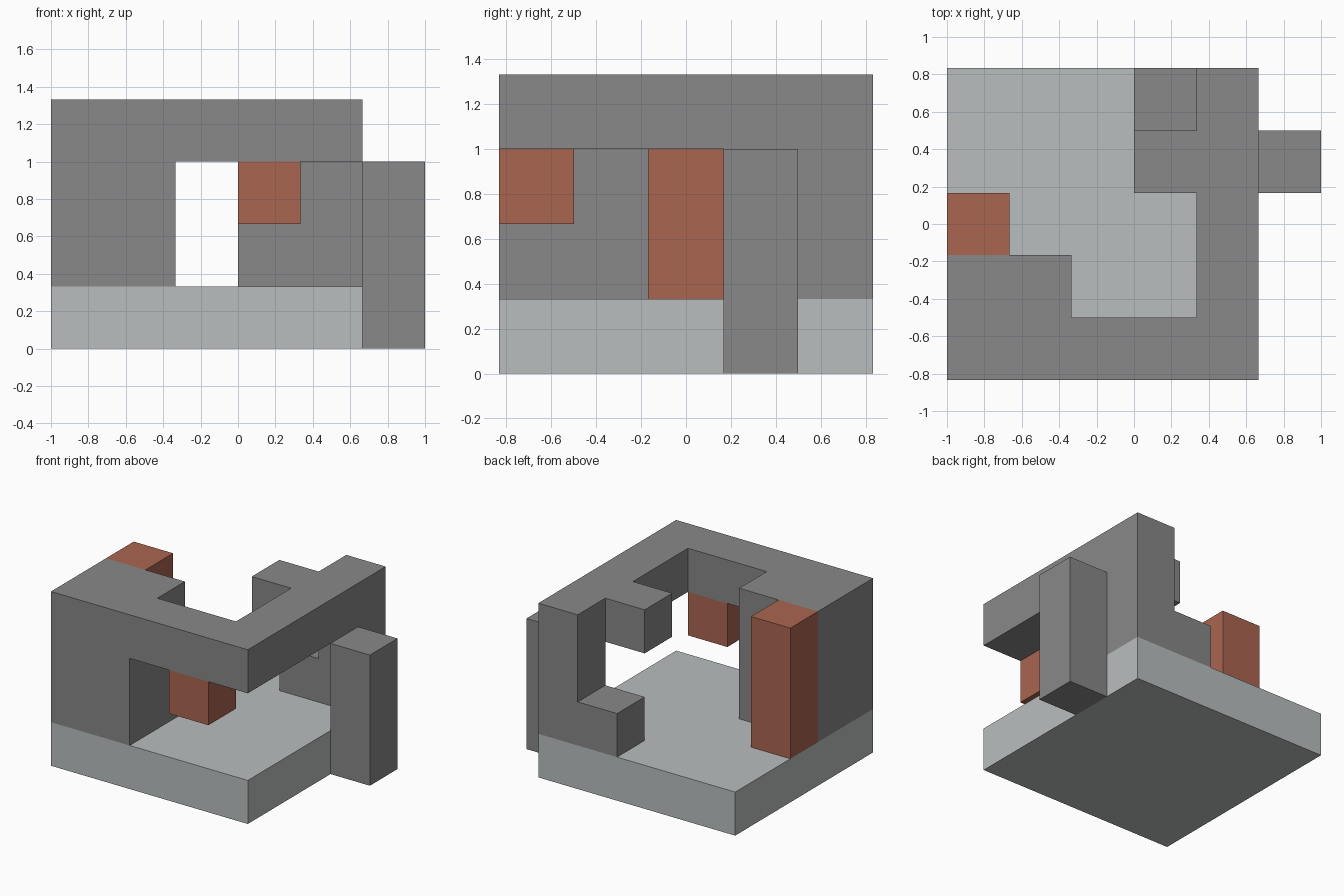
import bpy, bmesh
from itertools import product
from mathutils import Vector

cube = bpy.data.objects.get("Cube")
if cube:
    bpy.data.objects.remove(cube, do_unlink=True)

UNIT = 1 / 3                       # edge of one building block
ORIGIN = Vector((-1, -2.5 * UNIT, 0))


def material(name, rgb):
    mat = bpy.data.materials.new(name)
    mat.use_nodes = True
    mat.diffuse_color = (*rgb, 1)
    mat.node_tree.nodes["Principled BSDF"].inputs["Base Color"].default_value = (*rgb, 1)
    return mat


light_grey = material("light_grey", (0.49, 0.515, 0.52))
mid_grey = material("mid_grey", (0.246, 0.246, 0.246))
rust = material("rust", (0.402, 0.13, 0.08))


def block_part(name, mat, *boxes):
    """Join boxes (corner, size in block units) into one clean outer shell."""
    cells = set()
    for corner, size in boxes:
        cells.update(product(*(range(c, c + s) for c, s in zip(corner, size))))
    bm = bmesh.new()
    for cell in cells:
        for axis, side in product(range(3), (0, 1)):
            neighbour = list(cell)
            neighbour[axis] += 2 * side - 1
            if tuple(neighbour) in cells:
                continue
            u, v = (axis + 1) % 3, (axis + 2) % 3
            corners = []
            for du, dv in ((0, 0), (1, 0), (1, 1), (0, 1)):
                p = Vector(cell)
                p[axis] += side
                p[u] += du
                p[v] += dv
                corners.append(bm.verts.new(ORIGIN + p * UNIT))
            bm.faces.new(corners if side else corners[::-1])
    bmesh.ops.remove_doubles(bm, verts=bm.verts, dist=0.001)
    bmesh.ops.dissolve_limit(bm, angle_limit=0.01, verts=bm.verts, edges=bm.edges)
    mesh = bpy.data.meshes.new(name)
    bm.to_mesh(mesh)
    bm.free()
    mesh.materials.append(mat)
    bpy.context.collection.objects.link(bpy.data.objects.new(name, mesh))


# Floor slab
block_part("base_slab", light_grey, ((0, 0, 0), (5, 5, 1)))

# Walls and roof beams
block_part("frame", mid_grey,
           ((0, 0, 1), (2, 2, 3)),     # corner wall
           ((0, 0, 3), (5, 1, 1)),     # front beam
           ((4, 0, 3), (1, 5, 1)),     # side beam
           ((3, 3, 3), (1, 1, 1)),     # beam stub
           ((4, 4, 1), (1, 1, 3)),     # back column
           ((3, 4, 1), (1, 1, 1)))     # low step

# Free-standing pillar beside the slab
block_part("outer_pillar", mid_grey, ((5, 3, 0), (1, 1, 3)))

# Accent blocks
block_part("accent_column", rust, ((0, 2, 1), (1, 1, 3)))
block_part("hanging_block", rust, ((3, 0, 2), (1, 1, 1)))
